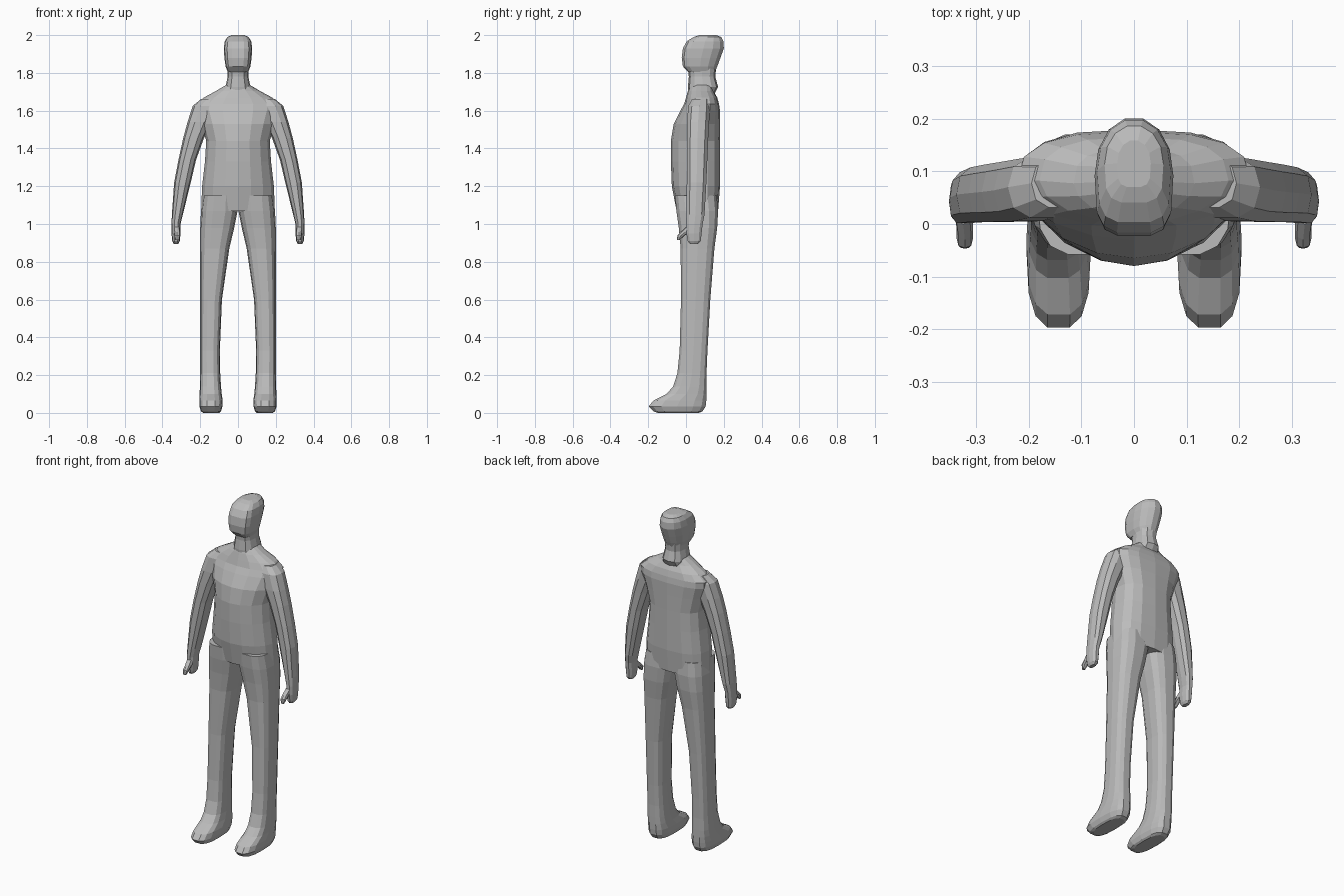
import bpy
import bmesh
from math import cos, sin, pi

# Remove the default cube
default_cube = bpy.data.objects.get("Cube")
if default_cube:
    bpy.data.objects.remove(default_cube, do_unlink=True)

# One flat grey for the whole figure
GREY = (0.5, 0.5, 0.5, 1.0)
grey = bpy.data.materials.new("plain grey")
grey.use_nodes = True
grey.diffuse_color = GREY
grey.node_tree.nodes["Principled BSDF"].inputs["Base Color"].default_value = GREY


def rounded(value, power):
    """Signed power, turning a circle coordinate into a squarer or sharper one."""
    sign = 1 if value >= 0 else -1
    return sign * abs(value) ** (2 / power)


def section(ring, sides, front_power, back_power):
    """Horizontal outline inside the bounds left, right, front, back at a height."""
    left, right, front, back, height = ring
    centre_x, half_width = (left + right) / 2, (right - left) / 2
    centre_y, half_depth = (front + back) / 2, (back - front) / 2
    outline = []
    for step in range(sides):
        angle = 2 * pi * step / sides
        power = back_power if sin(angle) >= 0 else front_power
        outline.append((centre_x + half_width * rounded(cos(angle), power),
                        centre_y + half_depth * rounded(sin(angle), power),
                        height))
    return outline


def loft(name, rings, sides=12, front_power=2.5, back_power=2.5, side=1):
    """Flat-shaded skin through stacked outlines, mirrored when side is negative."""
    bm = bmesh.new()
    loops = []
    for ring in rings:
        outline = section(ring, sides, front_power, back_power)
        loops.append([bm.verts.new((side * x, y, z)) for x, y, z in outline])
    for lower, upper in zip(loops, loops[1:]):
        for i in range(sides):
            j = (i + 1) % sides
            bm.faces.new((lower[i], lower[j], upper[j], upper[i]))
    bm.faces.new(loops[0])
    bm.faces.new(loops[-1])
    bmesh.ops.recalc_face_normals(bm, faces=bm.faces)
    mesh = bpy.data.meshes.new(name)
    bm.to_mesh(mesh)
    bm.free()
    mesh.materials.append(grey)
    part = bpy.data.objects.new(name, mesh)
    bpy.context.collection.objects.link(part)
    return part


def centred(rows):
    """Turn half width, front, back, height rows into full ring bounds."""
    return [(-half, half, front, back, height) for half, front, back, height in rows]


# Torso: pointed chest, flat back, sloping shoulders
torso = centred([
    (.195, -.05, .17, 1.07), (.19, -.075, .18, 1.2), (.175, -.08, .18, 1.33),
    (.168, -.08, .18, 1.44), (.195, -.065, .18, 1.53), (.22, -.03, .18, 1.6),
    (.222, -.01, .175, 1.635), (.18, 0, .165, 1.67), (.115, .01, .145, 1.705),
    (.065, .02, .14, 1.735),
])
loft("torso", torso, sides=16, front_power=1.9, back_power=2.7)

# Neck, flaring at the nape
neck = centred([
    (.08, .015, .14, 1.67), (.066, .01, .17, 1.725),
    (.055, .015, .155, 1.78), (.056, .01, .16, 1.83),
])
loft("neck", neck, sides=12)

# Head: broad flat face, rounded and narrower at the back
head = centred([
    (.054, .01, .155, 1.805), (.066, -.018, .168, 1.835), (.072, -.024, .185, 1.88),
    (.075, -.018, .203, 1.93), (.07, .002, .2, 1.967), (.056, .04, .188, 1.99),
    (.032, .07, .16, 2),
])
loft("head", head, sides=14, front_power=3.6, back_power=2.1)

# Limb rings for the model's left; columns are inner, outer, front, back, height
leg = [
    (.05, .15, -.04, .13, 0), (.09, .195, -.175, .09, .008),
    (.082, .205, -.2, .107, .035), (.081, .205, -.175, .11, .065),
    (.086, .203, -.105, .11, .1), (.09, .202, -.07, .11, .14),
    (.094, .2, -.047, .11, .21), (.096, .2, -.035, .115, .33),
    (.085, .2, -.028, .13, .6), (.046, .2, -.03, .152, .87),
    (.02, .2, -.04, .167, .98), (.002, .196, -.053, .172, 1.07),
    (.005, .185, -.06, .165, 1.15),
]
leg[0] = (.1, .185, -.15, .07, 0)

arm = [
    (.304, .352, 0, .09, 1), (.292, .35, 0, .1, 1.05),
    (.25, .338, .002, .11, 1.22), (.222, .315, .002, .115, 1.34),
    (.18, .29, .002, .12, 1.455), (.14, .267, .003, .125, 1.54),
    (.1, .24, .01, .13, 1.625), (.09, .195, .03, .125, 1.662),
]

hand = [
    (.316, .34, .02, .065, .895), (.308, .348, .008, .08, .91),
    (.304, .352, 0, .084, .95), (.304, .352, 0, .09, 1),
]

thumb = [
    (.312, .332, -.047, -.033, .915), (.306, .338, -.046, -.006, .94),
    (.306, .338, -.03, .02, .957), (.308, .342, 0, .04, .985),
]

# Legs with feet, arms, hands and thumbs on both sides
for label, side in (("left", 1), ("right", -1)):
    loft(label + "_leg_and_foot", leg, sides=14, front_power=2.8, back_power=2.8, side=side)
    loft(label + "_arm", arm, sides=10, side=side)
    loft(label + "_hand", hand, sides=10, side=side)
    loft(label + "_thumb", thumb, sides=8, side=side)
